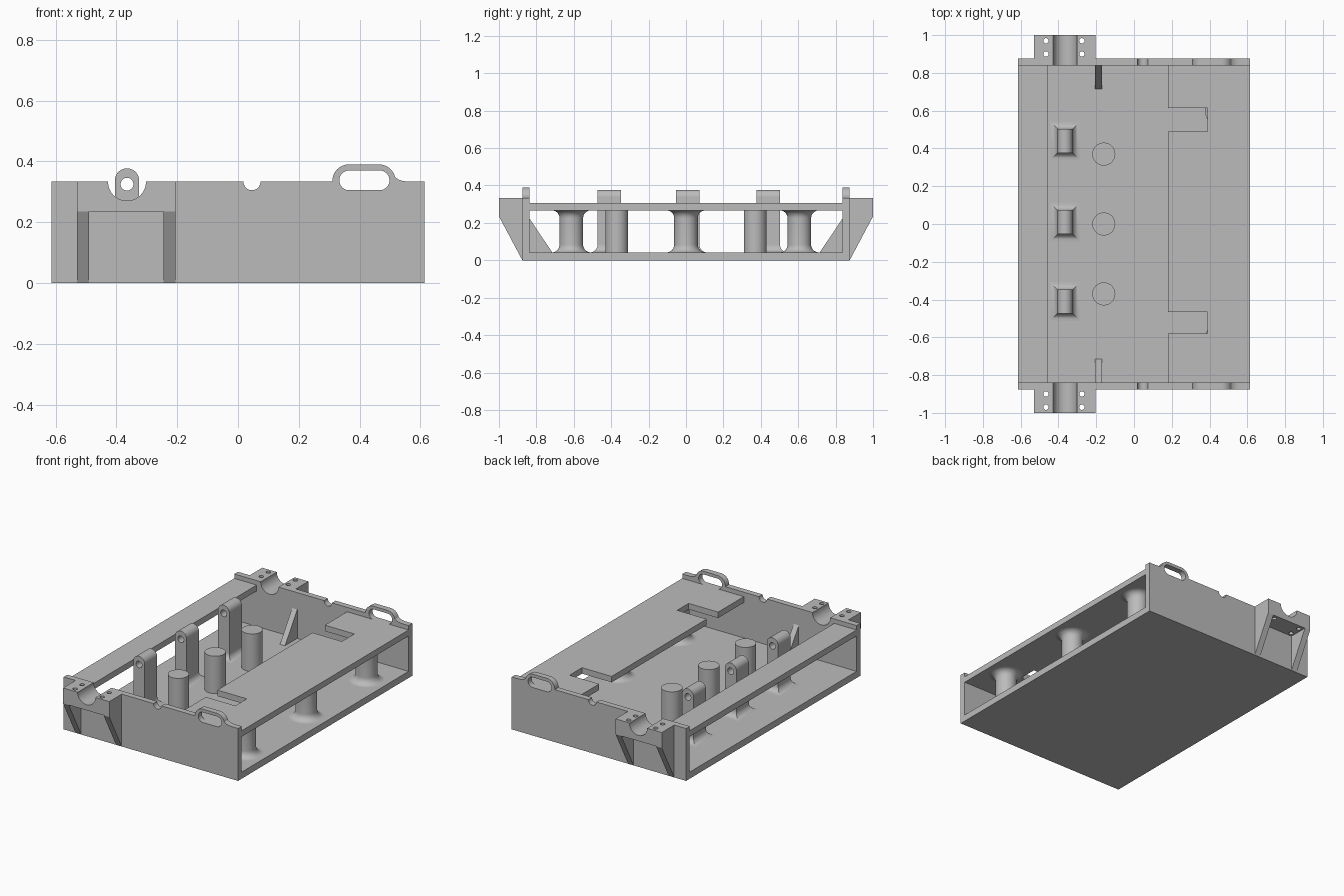
import bpy, bmesh
from math import sin, cos, pi, radians

if "Cube" in bpy.data.objects:
    bpy.data.objects.remove(bpy.data.objects["Cube"])

grey = bpy.data.materials.new("plain grey")
grey.use_nodes = True
grey.diffuse_color = (0.5, 0.5, 0.5, 1)
grey.node_tree.nodes["Principled BSDF"].inputs["Base Color"].default_value = grey.diffuse_color
parts = []


def finish(name, bm):
    bmesh.ops.remove_doubles(bm, verts=bm.verts, dist=1e-5)
    bmesh.ops.recalc_face_normals(bm, faces=bm.faces)
    mesh = bpy.data.meshes.new(name)
    bm.to_mesh(mesh)
    bm.free()
    mesh.materials.append(grey)
    obj = bpy.data.objects.new(name, mesh)
    bpy.context.collection.objects.link(obj)
    parts.append(obj)
    return obj


def loft(name, rings, caps=True):
    bm = bmesh.new()
    loops = [[bm.verts.new(p) for p in ring] for ring in rings]
    n = len(loops[0])
    for a, b in zip(loops, loops[1:]):
        for i in range(n):
            j = (i + 1) % n
            bm.faces.new((a[i], a[j], b[j], b[i]))
    if caps:
        bm.faces.new(loops[0])
        bm.faces.new(loops[-1])
    return finish(name, bm)


def prism(name, outline, axis, lo, hi):
    place = {"x": lambda u, v, d: (d, u, v),
             "y": lambda u, v, d: (u, d, v),
             "z": lambda u, v, d: (u, v, d)}[axis]
    return loft(name, [[place(u, v, d) for u, v in outline] for d in (lo, hi)])


def rect(u0, u1, v0, v1):
    return [(u0, v0), (u1, v0), (u1, v1), (u0, v1)]


def arc(u, v, r, start, end, steps=16):
    angles = [radians(start + (end - start) * i / steps) for i in range(steps + 1)]
    return [(u + r * cos(a), v + r * sin(a)) for a in angles]


def circle(u, v, r, steps=32):
    return arc(u, v, r, 0, 360, steps)[:-1]


def cut(obj, cutters):
    for c in cutters:
        c.hide_render = True
        mod = obj.modifiers.new("cut", "BOOLEAN")
        mod.operation, mod.solver, mod.object = "DIFFERENCE", "EXACT", c
    graph = bpy.context.evaluated_depsgraph_get()
    mesh = bpy.data.meshes.new_from_object(obj.evaluated_get(graph))
    obj.modifiers.clear()
    obj.data = mesh
    for c in cutters:
        parts.remove(c)
        bpy.data.objects.remove(c)


HALF_X, IN_Y, OUT_Y = 0.613, 0.838, 0.875
FLOOR, UNDER, DECK, TOP = 0.042, 0.267, 0.305, 0.333
HINGE_X = -0.365

# floor, narrow top strip and notched top deck
prism("floor", rect(-HALF_X, HALF_X, -IN_Y, IN_Y), "z", 0, FLOOR)
prism("top_strip", rect(-HALF_X, -0.455, -IN_Y, IN_Y), "z", UNDER, DECK)
deck = [(HALF_X, -IN_Y), (HALF_X, IN_Y), (0.18, IN_Y)]
for y0, y1 in ((0.615, 0.49), (-0.465, -0.58)):
    deck += [(0.18, y0), (0.388, y0), (0.388, y1), (0.18, y1)]
prism("top_deck", deck + [(0.18, -IN_Y)], "z", UNDER, DECK)

# side wall outline: carrying handle, small notch and hinge saddle
saddle = arc(HINGE_X, TOP, 0.0625, 0, -180, 24)
wall = [(-HALF_X, 0), (HALF_X, 0), (HALF_X, TOP), (0.56, TOP), (0.54, 0.336), (0.526, 0.341)]
wall += arc(0.463, 0.335, 0.055, 15, 90) + arc(0.365, 0.335, 0.055, 90, 180) + [(0.31, TOP)]
wall += arc(0.046, TOP, 0.028, 0, -180) + saddle + [(-HALF_X, TOP)]
slot = arc(0.4655, 0.3375, 0.0325, -90, 90) + arc(0.3655, 0.3375, 0.0325, 90, 270)
bracket = [(-0.53, 0.235), (-0.205, 0.235), (-0.205, TOP)] + saddle + [(-0.53, TOP)]

for s, side in ((-1, "front"), (1, "back")):
    body = prism(side + "_wall", wall, "y", s * IN_Y, s * OUT_Y)
    cut(body, [prism("slot_cutter", slot, "y", s * 0.8, s * 0.95)])

    # bearing block with four bolt holes
    block = prism(side + "_bearing_block", bracket, "y", s * OUT_Y, s)
    cut(block, [prism("bolt_cutter", circle(x, s * y, 0.014, 20), "z", 0.2, 0.4)
                for x in (-0.466, -0.276) for y in (0.9, 0.97)])

    # tapered gussets below the block
    for x in (-0.53, -0.245):
        prism(side + "_gusset", [(s * OUT_Y, 0), (s, 0.235), (s * OUT_Y, 0.235)],
              "x", x, x + 0.04)

    # inner triangular rib
    prism(side + "_inner_rib", [(s * IN_Y, FLOOR), (s * 0.715, FLOOR), (s * IN_Y, 0.225)],
          "x", -0.206, -0.17)

# flared columns holding the deck
F = 0.042
profile = [(0.063 + F * (1 - sin(t)), FLOOR + F * (1 - cos(t)))
           for t in [pi / 2 * i / 8 for i in range(9)]]
profile += [(r, FLOOR + UNDER - z) for r, z in reversed(profile)]
for y in (-0.613, 0, 0.606):
    loft("deck_column", [[(a, b, z) for a, b in circle(0.48, y, r, 40)] for r, z in profile],
         caps=False)

# plain posts
for y in (-0.37, 0, 0.37):
    prism("post", circle(-0.16, y, 0.061, 40), "z", FLOOR, 0.28)

# hinge lugs with a pin hole and a flared foot
for y in (-0.41, 0.01, 0.44):
    shape = [(HINGE_X - 0.04, FLOOR), (HINGE_X + 0.04, FLOOR)]
    shape += arc(HINGE_X, 0.337, 0.04, 0, 180, 24)
    lug = prism("hinge_lug", shape, "y", y - 0.063, y + 0.063)
    cut(lug, [prism("pin_cutter", circle(HINGE_X, 0.325, 0.021), "y", y - 0.1, y + 0.1)])
    rings = []
    for i in range(9):
        t = pi / 2 * i / 8
        g, z = 0.04 * (1 - sin(t)), FLOOR + 0.04 * (1 - cos(t))
        rings.append([(a, b, z) for a, b in rect(HINGE_X - 0.04 - g, HINGE_X + 0.04 + g,
                                                 y - 0.063 - g, y + 0.063 + g)])
    loft("lug_foot", rings, caps=False)

# smooth round surfaces, keep edges crisp
bpy.ops.object.select_all(action="DESELECT")
for obj in parts:
    obj.select_set(True)
bpy.context.view_layer.objects.active = parts[0]
bpy.ops.object.shade_smooth_by_angle(angle=radians(30))
